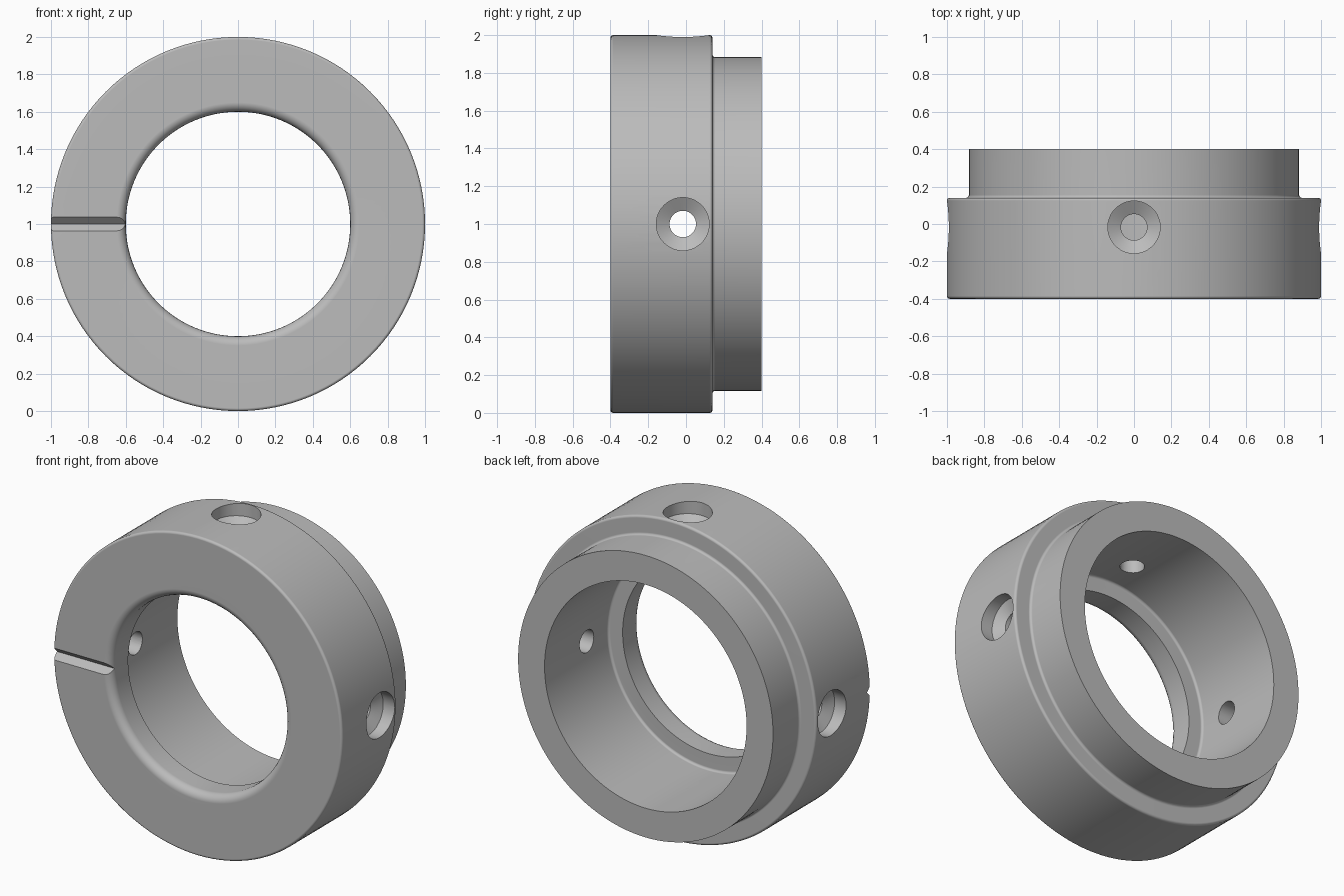
import bpy
import bmesh
import math
from mathutils import Matrix, Vector

if "Cube" in bpy.data.objects:
    bpy.data.objects.remove(bpy.data.objects["Cube"], do_unlink=True)


def material(name, colour):
    mat = bpy.data.materials.new(name)
    mat.use_nodes = True
    mat.diffuse_color = colour
    mat.node_tree.nodes["Principled BSDF"].inputs["Base Color"].default_value = colour
    return mat


def rounded(points, steps=5):
    """Closed profile from (radius, along, fillet) corners."""
    out = []
    for i, (r, a, fillet) in enumerate(points):
        p = Vector((r, a))
        if fillet == 0:
            out.append(p)
            continue
        before = (Vector(points[i - 1][:2]) - p).normalized()
        after = (Vector(points[(i + 1) % len(points)][:2]) - p).normalized()
        centre = p + (before + after) * fillet
        for k in range(steps + 1):
            t = k / steps * math.pi / 2
            out.append(centre - after * fillet * math.cos(t) - before * fillet * math.sin(t))
    return out


def add_object(name, bm, mat):
    bmesh.ops.recalc_face_normals(bm, faces=bm.faces)
    mesh = bpy.data.meshes.new(name)
    bm.to_mesh(mesh)
    bm.free()
    mesh.materials.append(mat)
    obj = bpy.data.objects.new(name, mesh)
    bpy.context.collection.objects.link(obj)
    return obj


def lathe(name, profile, segments, matrix, mat):
    """Spin a closed (radius, along) profile round local z."""
    bm = bmesh.new()
    verts = [bm.verts.new((p[0], 0, p[1])) for p in profile]
    edges = [bm.edges.new((v, verts[i - 1])) for i, v in enumerate(verts)]
    bmesh.ops.spin(bm, geom=verts + edges, axis=(0, 0, 1), cent=(0, 0, 0),
                   angle=2 * math.pi, steps=segments, use_duplicate=False)
    bmesh.ops.remove_doubles(bm, verts=bm.verts, dist=1e-5)
    bmesh.ops.dissolve_degenerate(bm, edges=bm.edges, dist=1e-6)
    bm.transform(matrix)
    return add_object(name, bm, mat)


def cut(target, cutter):
    mod = target.modifiers.new("cut", 'BOOLEAN')
    mod.operation = 'DIFFERENCE'
    mod.solver = 'EXACT'
    mod.object = cutter
    bpy.context.view_layer.objects.active = target
    bpy.ops.object.modifier_apply(modifier=mod.name)
    bpy.data.objects.remove(cutter, do_unlink=True)


grey = material("satin grey", (0.5, 0.5, 0.5, 1))
centre = Matrix.Translation((0, 0, 1))

# Stepped ring: wide front flange, narrower back collar, counterbored from the back
ring_profile = rounded([
    (0.6, -0.4, 0.05), (1, -0.4, 0.015), (1, 0.14, 0.015), (0.883, 0.14, 0.015),
    (0.883, 0.4, 0), (0.7, 0.4, 0), (0.7, -0.23, 0.015), (0.6, -0.23, 0)])
ring = lathe("stepped_ring", ring_profile, 128,
             centre @ Matrix.Rotation(-math.pi / 2, 4, 'X'), grey)

# Four radial holes, each a wide recess with a conical floor and a narrow bore
hole_profile = [(0, 0.55), (0.07, 0.55), (0.07, 0.88), (0.14, 0.92), (0.14, 1.1), (0, 1.1)]
for i in range(4):
    turn = Matrix.Rotation(i * math.pi / 2, 4, 'Y')
    place = centre @ turn @ Matrix.Translation((0, -0.017, 0))
    cut(ring, lathe("hole_cutter", hole_profile, 48, place, grey))

# V-groove across the right side of the front face
bm = bmesh.new()
section = [(-0.363, 1), (-0.44, 1.077), (-0.44, 0.923)]
face = bm.faces.new([bm.verts.new((-1.1, y, z)) for y, z in section])
extruded = bmesh.ops.extrude_face_region(bm, geom=[face])["geom"]
bmesh.ops.translate(bm, vec=(0.6, 0, 0),
                    verts=[g for g in extruded if isinstance(g, bmesh.types.BMVert)])
cut(ring, add_object("groove_cutter", bm, grey))

# Smooth curved walls, crisp machined edges
bpy.ops.object.select_all(action='DESELECT')
ring.select_set(True)
bpy.context.view_layer.objects.active = ring
bpy.ops.object.shade_smooth_by_angle(angle=math.radians(30))
weighted = ring.modifiers.new("even shading", 'WEIGHTED_NORMAL')
weighted.keep_sharp = True
